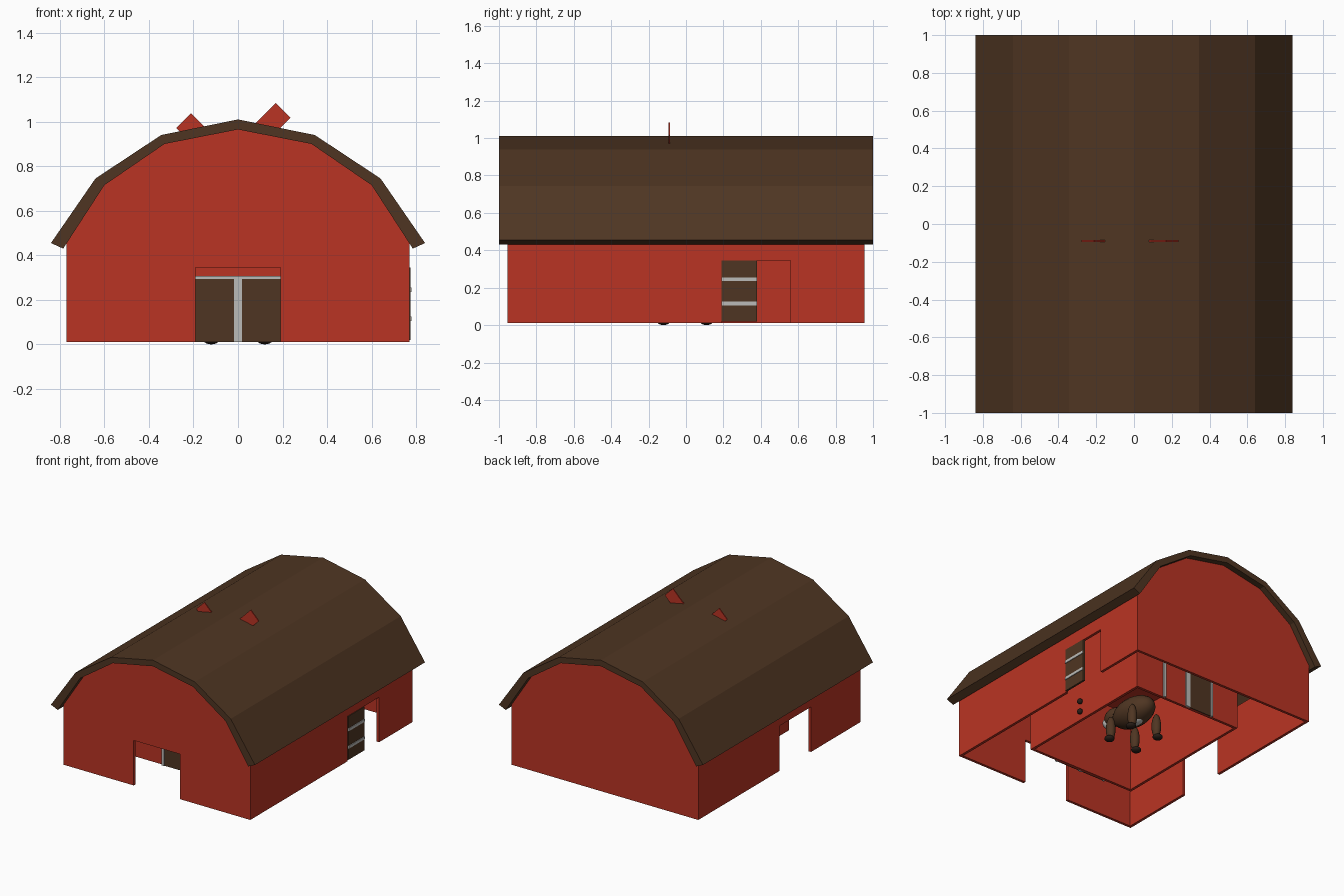
import bpy, bmesh
from mathutils import Vector

default = bpy.data.objects.get("Cube")
if default:
    bpy.data.objects.remove(default, do_unlink=True)


def material(name, rgb):
    m = bpy.data.materials.new(name)
    m.use_nodes = True
    m.diffuse_color = (*rgb, 1)
    m.node_tree.nodes["Principled BSDF"].inputs["Base Color"].default_value = (*rgb, 1)
    return m


RED = material("barn red", (0.49, 0.034, 0.017))
BROWN = material("roof brown", (0.078, 0.036, 0.016))
WHITE = material("trim white", (0.5, 0.5, 0.48))
DARK = material("hoof dark", (0.02, 0.012, 0.008))


def finish(name, bm, mat):
    bmesh.ops.recalc_face_normals(bm, faces=bm.faces)
    me = bpy.data.meshes.new(name)
    bm.to_mesh(me)
    bm.free()
    me.materials.append(mat)
    ob = bpy.data.objects.new(name, me)
    bpy.context.collection.objects.link(ob)
    return ob


def prism(name, pts, axis, start, end, mat):
    """Extrude a flat outline (horizontal, z) along the x or y axis."""
    bm = bmesh.new()
    place = (lambda h, z: (h, start, z)) if axis == "y" else (lambda h, z: (start, h, z))
    face = bm.faces.new([bm.verts.new(place(h, z)) for h, z in pts])
    out = bmesh.ops.extrude_face_region(bm, geom=[face])
    step = Vector((0, end - start, 0) if axis == "y" else (end - start, 0, 0))
    moved = [g for g in out["geom"] if isinstance(g, bmesh.types.BMVert)]
    bmesh.ops.translate(bm, verts=moved, vec=step)
    return finish(name, bm, mat)


def box(name, x, y, z, mat):
    return prism(name, [(x[0], z[0]), (x[1], z[0]), (x[1], z[1]), (x[0], z[1])],
                 "y", y[0], y[1], mat)


def blob(name, centre, size, mat):
    bm = bmesh.new()
    bmesh.ops.create_uvsphere(bm, u_segments=20, v_segments=12, radius=1)
    for v in bm.verts:
        v.co = Vector(centre) + v.co * Vector(size)
    for f in bm.faces:
        f.smooth = True
    return finish(name, bm, mat)


def notch(a, b, top=0.345):
    """Doorway cut in the bottom edge of a wall outline."""
    return [(a, FLOOR), (a, top), (b, top), (b, FLOOR)]


def mirrored(half):
    return half + [(-h, z) for h, z in reversed(half) if h]


FLOOR, WX, WY, T = 0.01, 0.77, 0.955, 0.02

# Roof shell
outer = [(-0.84, 0.455), (-0.64, 0.745), (-0.345, 0.94), (0, 1.01)]
inner = [(-0.785, 0.43), (-0.6, 0.715), (-0.33, 0.9), (0, 0.965)]
roof = mirrored(outer) + list(reversed(mirrored(inner)))
prism("gambrel_roof", roof, "y", -1, 1, BROWN)

# Outer walls
gable = [(WX, FLOOR), (WX, 0.455), (0.6, 0.716), (0.33, 0.901), (0, 0.966),
         (-0.33, 0.901), (-0.6, 0.716), (-WX, 0.455), (-WX, FLOOR)]
prism("front_wall", gable + notch(-0.19, 0.19), "y", -WY, -WY + T, RED)
prism("back_wall", gable, "y", WY - T, WY, RED)
side = [(WY, FLOOR), (WY, 0.455), (-WY, 0.455), (-WY, FLOOR)]
prism("left_wall", side + notch(0.19, 0.56), "x", WX - T, WX, RED)
prism("right_wall", side + notch(-0.37, 0), "x", -WX, -WX + T, RED)

# Sliding door on the left wall
box("side_door", (WX - 0.01, WX + 0.005), (0.19, 0.38), (0.02, 0.345), BROWN)
for i, z in enumerate((0.105, 0.235)):
    box(f"side_door_bar_{i}", (WX + 0.004, WX + 0.01), (0.19, 0.38), (z, z + 0.02), WHITE)

# Inner room
IX, IY, IH = 0.45, 0.57, 0.6
for s, label in ((1, "left"), (-1, "right")):
    box(f"room_{label}_wall", (s * IX, s * (IX - T)), (-IY, IY), (FLOOR, IH), RED)
for s, label in ((-1, "front"), (1, "back")):
    box(f"room_{label}_wall", (-IX, IX), (s * IY, s * (IY - T)), (FLOOR, IH), RED)
box("room_ceiling", (-IX, IX), (-IY, IY), (IH, IH + T), RED)

# Double doors with white trim at both ends of the room
for s, label in ((-1, "front"), (1, "back")):
    near, far = s * IY, s * (IY + 0.008)
    box(f"{label}_door_right", (-0.2, -0.018), (near, far), (FLOOR, 0.295), BROWN)
    if s < 0:
        box(f"{label}_door_left", (0.018, 0.2), (near, far), (FLOOR, 0.295), BROWN)
    trim = s * (IY + 0.014)
    for x, w in ((-0.21, 0.01), (0, 0.017), (0.21, 0.01)):
        box(f"{label}_door_post", (x - w, x + w), (near, trim), (FLOOR, 0.295), WHITE)
    box(f"{label}_door_rail", (-0.22, 0.22), (near, trim), (0.293, 0.308), WHITE)

# Pegs on the room's side
for z in (0.07, 0.15):
    blob("wall_peg", (IX + 0.01, -0.03, z), (0.02, 0.02, 0.02), DARK)


# Crossed planks that break through the roof
def plank(name, end, lean):
    w, length = 0.033, 0.5
    (x, z), d = end, lean
    tip = [(x - d * w, z + w), (x + d * w, z - w)]
    run = length * 0.7
    tail = [(h - d * run, v - run) for h, v in reversed(tip)]
    prism(name, tip + tail, "y", -0.094, -0.086, RED)


plank("left_plank", (0.2025, 1.05), 1)
plank("right_plank", (-0.245, 1.005), -1)

# Animal standing in the room
blob("animal_body", (0, 0, 0.22), (0.11, 0.19, 0.1), BROWN)
blob("animal_head", (0, -0.2, 0.27), (0.065, 0.09, 0.065), BROWN)
blob("animal_muzzle", (0, -0.27, 0.25), (0.045, 0.04, 0.04), WHITE)
blob("belly_patch", (0, 0.02, 0.16), (0.05, 0.08, 0.045), WHITE)
for x in (-0.12, 0.12):
    for y in (-0.12, 0.11):
        blob("animal_leg", (x * 0.9, y, 0.1), (0.032, 0.035, 0.095), BROWN)
        blob("animal_hoof", (x, y, 0.02), (0.035, 0.035, 0.02), DARK)
